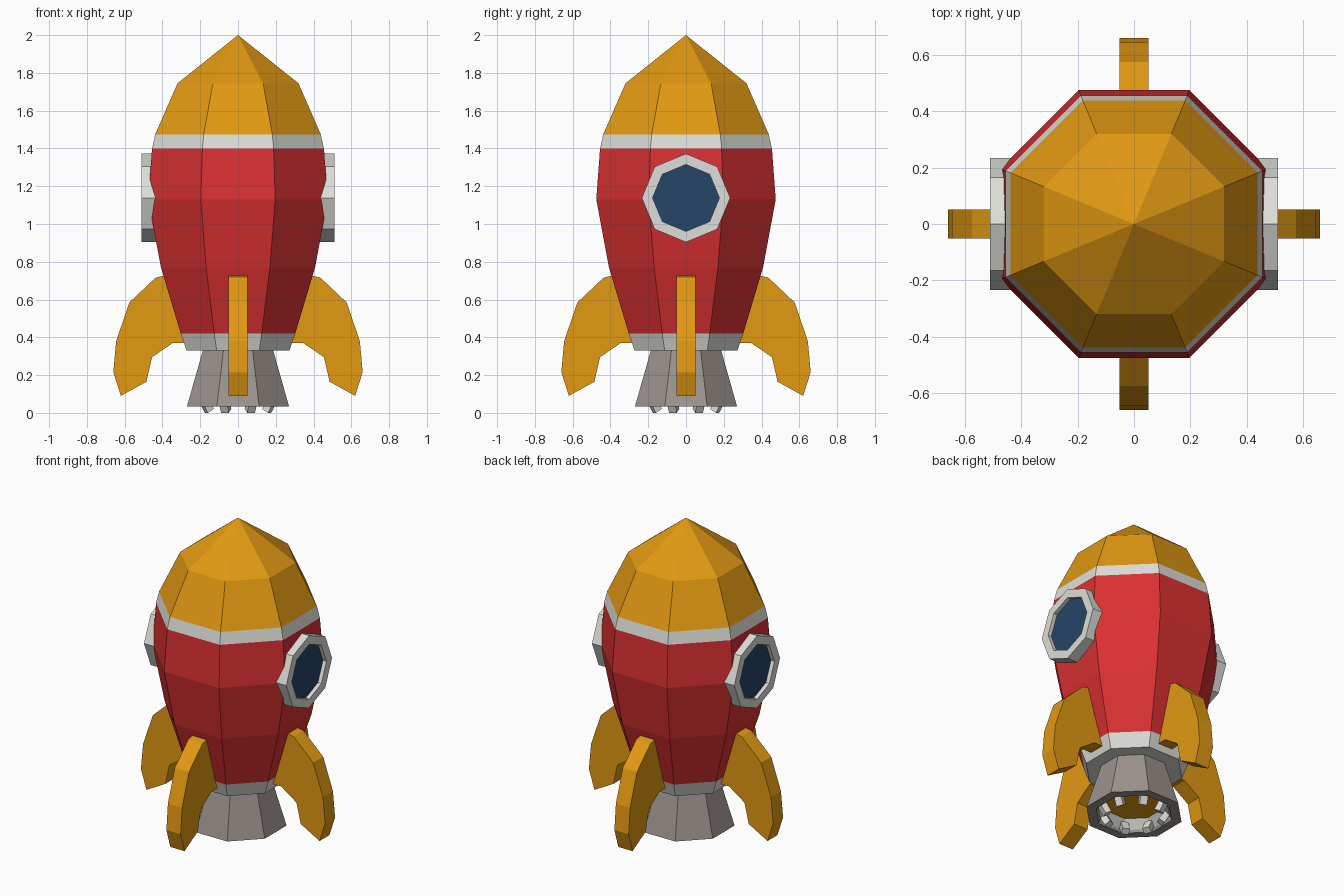
import bpy, bmesh, math
from mathutils import Matrix

if "Cube" in bpy.data.objects:
    bpy.data.objects.remove(bpy.data.objects["Cube"])

def mat(name, rgb):
    m = bpy.data.materials.new(name)
    m.diffuse_color = (*rgb, 1)
    m.use_nodes = True
    m.node_tree.nodes["Principled BSDF"].inputs["Base Color"].default_value = m.diffuse_color
    return m

RED = mat("red paint", (0.71, 0.03, 0.031))
GOLD = mat("golden orange", (0.76, 0.32, 0.006))
WHITE = mat("off white", (0.73, 0.73, 0.69))
METAL = mat("warm grey metal", (0.33, 0.29, 0.27))
GLASS = mat("dark blue glass", (0.019, 0.061, 0.14))

def finish(name, bm, mats, rule=None):
    bmesh.ops.recalc_face_normals(bm, faces=bm.faces)
    if rule:
        for f in bm.faces:
            f.material_index = rule(f.calc_center_median())
    me = bpy.data.meshes.new(name)
    bm.to_mesh(me)
    bm.free()
    for m in mats:
        me.materials.append(m)
    ob = bpy.data.objects.new(name, me)
    bpy.context.collection.objects.link(ob)
    return ob

def lathe(name, profile, mats, rule=None, start=22.5, closed=False, caps=True, matrix=None, apothem=True):
    """Eight-sided lathe of (radius, z) points; apothem radii put flats on the axes."""
    bm = bmesh.new()
    k = 1 / math.cos(math.pi / 8) if apothem else 1
    rings = []
    for r, z in profile:
        if r == 0:
            rings.append([bm.verts.new((0, 0, z))] * 8)
        else:
            rings.append([bm.verts.new((r * k * math.cos(a), r * k * math.sin(a), z))
                          for a in (math.radians(start + 45 * i) for i in range(8))])
    pairs = list(zip(rings, rings[1:])) + ([(rings[-1], rings[0])] if closed else [])
    for lo, hi in pairs:
        for i in range(8):
            j = (i + 1) % 8
            bm.faces.new(list(dict.fromkeys((lo[i], lo[j], hi[j], hi[i]))))
    if caps and not closed:
        for ring in (rings[0], rings[-1]):
            if ring[0] is not ring[1]:
                bm.faces.new(ring)
    if matrix:
        bm.transform(matrix)
    return finish(name, bm, mats, rule)

# Hull: white skirt, red body, white band, golden nose
def hull_colour(c):
    if c.z < 0.42 or 1.40 < c.z < 1.475:
        return 1
    return 2 if c.z > 1.475 else 0

lathe("hull", [(0.272, 0.33), (0.303, 0.42), (0.408, 0.77), (0.475, 1.13), (0.455, 1.40),
               (0.438, 1.475), (0.32, 1.745), (0, 2.0)], [RED, WHITE, GOLD], hull_colour)

# Engine nozzle with hollow inside, liner and glowing core
lathe("nozzle", [(0.185, 0.335), (0.27, 0.035), (0.215, 0.035), (0.15, 0.25)], [METAL])
lathe("nozzle_liner", [(0.205, 0.05), (0.15, 0.11)], [WHITE], caps=False)
lathe("nozzle_core", [(0.17, 0.10), (0.17, 0.12)], [GOLD])

# Small teeth around the nozzle mouth
bm = bmesh.new()
for i in range(8):
    m = (Matrix.Rotation(math.radians(22.5 + 45 * i), 4, 'Z') @ Matrix.Translation((0.19, 0, 0.056))
         @ Matrix.Rotation(math.radians(30), 4, 'Y') @ Matrix.Diagonal((0.04, 0.045, 0.105, 1)))
    bmesh.ops.create_cube(bm, size=1, matrix=m)
finish("nozzle_teeth", bm, [WHITE])

# Four curved fins
FIN = [(0.25, 0.37), (0.345, 0.37), (0.455, 0.295), (0.485, 0.165), (0.62, 0.09), (0.66, 0.215),
       (0.645, 0.38), (0.575, 0.585), (0.437, 0.715), (0.395, 0.726), (0.33, 0.70)]
for i, side in enumerate(("right", "back", "left", "front")):
    bm = bmesh.new()
    face = bm.faces.new([bm.verts.new((x, -0.051, z)) for x, z in FIN])
    ext = bmesh.ops.extrude_face_region(bm, geom=[face], use_keep_orig=True)
    new = [v for v in ext["geom"] if isinstance(v, bmesh.types.BMVert)]
    bmesh.ops.translate(bm, verts=new, vec=(0, 0.102, 0))
    bm.transform(Matrix.Rotation(math.pi / 2 * i, 4, 'Z'))
    finish(side + "_fin", bm, [GOLD])

# Portholes on both sides: octagonal rim and recessed glass
for side, s in (("right", 1), ("left", -1)):
    turn = Matrix.Translation((0, 0, 1.138)) @ Matrix.Rotation(s * math.pi / 2, 4, 'Y')
    lathe(side + "_porthole_rim", [(0.234, 0.36), (0.234, 0.51), (0.177, 0.51), (0.177, 0.36)],
          [WHITE], start=0, closed=True, matrix=turn, apothem=False)
    lathe(side + "_porthole_glass", [(0.18, 0.40), (0.18, 0.485)], [GLASS],
          start=0, matrix=turn, apothem=False)
